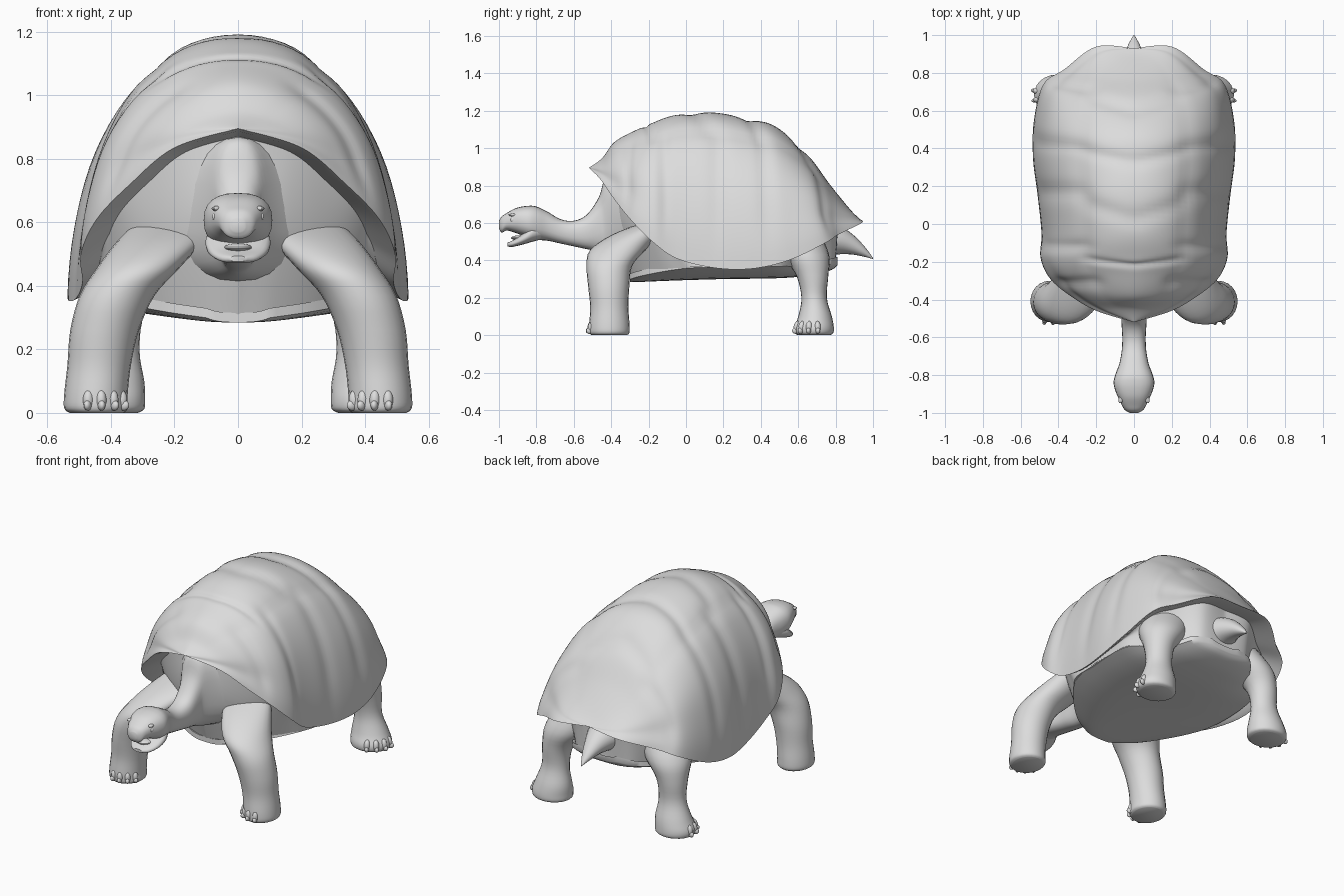
import bpy, bmesh, math
from mathutils import Vector, Matrix

if "Cube" in bpy.data.objects:
    bpy.data.objects.remove(bpy.data.objects["Cube"])

grey = bpy.data.materials.new("plain_grey")
grey.diffuse_color = (0.72, 0.72, 0.72, 1)
grey.use_nodes = True
grey.node_tree.nodes["Principled BSDF"].inputs["Base Color"].default_value = grey.diffuse_color


def curve(pts, steps):
    """Smooth resampling through a list of tuples."""
    out = []
    n = len(pts)
    for i in range(n - 1):
        p0, p1, p2, p3 = (pts[max(0, min(n - 1, i + k))] for k in (-1, 0, 1, 2))
        for s in range(steps):
            t = s / steps
            out.append(tuple(
                0.5 * (2 * b + (c - a) * t + (2 * a - 5 * b + 4 * c - d) * t * t
                       + (3 * b - a - 3 * c + d) * t ** 3)
                for a, b, c, d in zip(p0, p1, p2, p3)))
    return out + [tuple(pts[-1])]


def finish(name, bm, mirror=False, sharp=45):
    bmesh.ops.remove_doubles(bm, verts=bm.verts, dist=0.0005)
    bmesh.ops.recalc_face_normals(bm, faces=bm.faces)
    mesh = bpy.data.meshes.new(name)
    bm.to_mesh(mesh)
    bm.free()
    mesh.materials.append(grey)
    for p in mesh.polygons:
        p.use_smooth = True
    mesh.set_sharp_from_angle(angle=math.radians(sharp))
    ob = bpy.data.objects.new(name, mesh)
    bpy.context.collection.objects.link(ob)
    if mirror:
        ob.modifiers.new("mirror", 'MIRROR').use_mirror_merge = False
    return ob


def skin(bm, rows, closed=True, caps=True):
    """Faces between rows of points."""
    vs = [[bm.verts.new(p) for p in r] for r in rows]
    n = len(rows[0])
    for a, b in zip(vs, vs[1:]):
        for j in range(n if closed else n - 1):
            k = (j + 1) % n
            bm.faces.new((a[j], a[k], b[k], b[j]))
    if caps:
        bm.faces.new(vs[0])
        bm.faces.new(vs[-1])


def power(v, e):
    return math.copysign(abs(v) ** e, v)


def loft(bm, stations, upright, seg=24, steps=4, e=1):
    """Rings (x, y, z, r1, r2), upright rings lie in xz, others in xy; e < 1 squares them."""
    rows = []
    for x, y, z, a, b in curve(stations, steps):
        ring = []
        for i in range(seg):
            t = math.tau * i / seg
            u, v = a * power(math.cos(t), e), b * power(math.sin(t), e)
            ring.append((x + u, y, z + v) if upright else (x + u, y + v, max(0, z)))
        rows.append(ring)
    skin(bm, rows)


def blob(bm, centre, size, turn=0):
    m = Matrix.Translation(centre) @ Matrix.Rotation(turn, 4, 'Z') @ Matrix.Diagonal((*size, 1))
    bmesh.ops.create_uvsphere(bm, u_segments=14, v_segments=9, radius=1, matrix=m)


def bump(v, at, width):
    return math.exp(-((v - at) / width) ** 2)


def mirrored(half):
    return half + [Vector((-p.x, p.y, p.z)) for p in reversed(half[:-1])]


# Shell: half rim (x, y, z) paired with ridge line (y, z), front to back
edge = [(0, -.52, .895, -.52, .895), (.2, -.46, .835, -.45, .945), (.34, -.38, .72, -.38, 1.035),
        (.445, -.29, .61, -.26, 1.1), (.495, -.18, .5, -.18, 1.135), (.49, -.05, .41, -.05, 1.178),
        (.51, .15, .36, .15, 1.19), (.535, .35, .355, .33, 1.155), (.53, .55, .4, .48, 1.115),
        (.48, .74, .49, .65, .965), (.37, .82, .54, .77, .805), (.2, .94, .6, .88, .67),
        (0, .93, .62, .93, .62)]
# Half outline of the belly, matched to the rim points
belly = [(0, -.3, .31), (.1, -.28, .31), (.22, -.22, .32), (.33, -.13, .335), (.42, -.03, .355),
         (.47, .05, .365), (.485, .2, .36), (.485, .36, .365), (.46, .5, .375), (.36, .6, .36),
         (.25, .7, .365), (.16, .79, .38), (0, .8, .39)]
STEPS, ARC = 8, 24
centre = Vector((0, .2, .75))
shell_rows, body_rows = [], []
for i, ((w, ry, rz, sy, sz), low) in enumerate(zip(curve(edge, STEPS), curve(belly, STEPS))):
    t = i / STEPS
    rim, low = Vector((w, ry, rz)), Vector(low)
    reach = min(1, (rim - low).length / .25)
    lip = rim.lerp(centre, .03) - Vector((0, 0, .004))
    deep = rim.lerp(centre, .04 + .13 * reach)
    half = [deep, lip]
    # rounder in the middle, flatter towards the front hood and the rear
    e = .92 + (.33 if t < 6 else .16) * min(1, abs(t - 6) / 5) ** 2
    for j in range(ARC + 1):
        a = j / ARC
        c, s = math.cos(a * math.pi / 2), math.sin(a * math.pi / 2)
        p = Vector((w * max(c, 0) ** e, ry + (sy - ry) * s, rz + (sz - rz) * s ** e))
        # grooves between side plates and between ridge plates, waist above the flared rim
        fade = min(1, (6 - abs(t - 6)) / 2)
        side = min(1, a / .2) * (1 if a < .62 else max(0, 1 - (a - .62) / .15))
        d = -.012 * fade * side * max(bump(t, k, .25) for k in (2.6, 4.5, 6.1, 7.5, 9.4))
        top = min(1, max(0, (a - .6) / .12))
        d -= .011 * fade * top * max(bump(t - 1.2 * (1 - a), k, .22) for k in (3.5, 5.4, 7.0, 8.7))
        ends = min(1, abs(t - 6) / 5) * fade
        d -= .008 * bump(a, .66, .05) * (1 - min(1, abs(t - 6) / 5))
        d -= .018 * ends * bump(a, .2, .13)
        p += (p - centre).normalized() * d
        if w < .0005 or j == ARC:
            p.x = 0
        half.append(p)
    shell_rows.append(mirrored(half))
    # skin from inside the rim down to the belly
    mid = deep.lerp(low, .5)
    front = max(0, 1 - t / 4)
    mid += Vector((0, -.05 * front, .02))
    body_rows.append(mirrored([Vector(p) for p in curve([tuple(deep), tuple(mid), tuple(low)], 5)]
                              + [Vector((0, low.y, low.z))]))
bm = bmesh.new()
skin(bm, shell_rows, closed=False, caps=False)
bmesh.ops.dissolve_degenerate(bm, dist=.0004, edges=bm.edges)
finish("shell", bm, sharp=55)
bm = bmesh.new()
skin(bm, body_rows, closed=False, caps=False)
bmesh.ops.dissolve_degenerate(bm, dist=.0004, edges=bm.edges)
finish("body", bm, sharp=60)

# Belly plate: (half width, y, height), slightly dished up at the sides
plate = [(.1, -.3, .285), (.22, -.24, .285), (.35, -.12, .29), (.45, .02, .295), (.485, .2, .3),
         (.485, .36, .302), (.46, .5, .305), (.36, .6, .312), (.27, .7, .325), (.21, .78, .35),
         (.1, .81, .375)]
rows = []
for w, y, z in curve(plate, 4):
    under = [(w * k / 8, y, z + .065 * abs(k / 8) ** 3 * min(1, w / .45)) for k in range(-8, 9)]
    rows.append(under + [(x * .98, y, q + .03) for x, y, q in reversed(under)])
bm = bmesh.new()
skin(bm, rows)
finish("belly_plate", bm)

# Neck and upper head: (y, top, bottom, half width)
neck = [(-.3, .87, .41, .2), (-.37, .87, .42, .13), (-.43, .85, .435, .082),
        (-.465, .74, .447, .07), (-.53, .645, .46, .066), (-.6, .612, .475, .062),
        (-.67, .62, .49, .065), (-.74, .66, .505, .078), (-.8, .688, .51, .1),
        (-.84, .692, .52, .108), (-.88, .687, .535, .1), (-.92, .675, .55, .083),
        (-.96, .652, .56, .064), (-.985, .635, .548, .048), (-1, .612, .57, .022)]
bm = bmesh.new()
loft(bm, [(0, y, (a + b) / 2, w, (a - b) / 2) for y, a, b, w in neck], True, e=.82)
finish("neck_and_head", bm)

# Lower jaw and tongue
jaw = [(-.76, .6, .515, .07), (-.82, .59, .5, .1), (-.86, .555, .488, .1),
       (-.9, .522, .478, .084), (-.935, .503, .471, .058), (-.955, .494, .476, .025)]
bm = bmesh.new()
loft(bm, [(0, y, (a + b) / 2, w, (a - b) / 2) for y, a, b, w in jaw], True, e=.82)
finish("lower_jaw", bm)
bm = bmesh.new()
blob(bm, (0, -.89, .52), (.045, .045, .014))
finish("tongue", bm)

# Eyes with brow ridges
bm = bmesh.new()
blob(bm, (.07, -.922, .617), (.011, .017, .015), .4)
finish("eye", bm, mirror=True)
bm = bmesh.new()
blob(bm, (.062, -.918, .643), (.016, .034, .009), .5)
finish("brow", bm, mirror=True)

# Legs with toes set around the rim of each foot
legs = {
    "front_leg": ([(.2, -.16, .6, .12, .08), (.25, -.27, .535, .135, .13), (.315, -.365, .455, .13, .148),
                   (.38, -.41, .37, .118, .122), (.42, -.413, .26, .108, .11), (.437, -.41, .15, .1, .102),
                   (.447, -.41, .06, .1, .108), (.447, -.41, .015, .1, .108), (.445, -.41, 0, .085, .095)],
                  (-150, -125, -100, -75)),
    "back_leg": ([(.25, .57, .56, .16, .14), (.33, .64, .43, .135, .125), (.38, .675, .32, .09, .086),
                  (.39, .685, .2, .08, .068), (.4, .69, .1, .105, .09), (.41, .685, .045, .118, .105),
                  (.41, .685, .012, .115, .103), (.41, .685, 0, .095, .085)],
                 (-70, -43, -16, 11)),
}
for name, (stations, angles) in legs.items():
    bm = bmesh.new()
    loft(bm, stations, False)
    finish(name, bm, mirror=True)
    x, y, z, rx, ry = stations[-3]
    bm = bmesh.new()
    for deg in angles:
        t = math.radians(deg)
        c, s = math.cos(t), math.sin(t)
        blob(bm, (x + rx * .86 * c, y + ry * .86 * s, .04), (.026, .019, .036), t)
        blob(bm, (x + rx * 1.0 * c, y + ry * 1.0 * s, .024), (.02, .012, .017), t)
    finish(name + "_toes", bm, mirror=True)

# Tail
bm = bmesh.new()
loft(bm, [(0, .68, .5, .14, .1), (0, .8, .51, .095, .08), (0, .88, .49, .06, .058),
          (0, .95, .45, .03, .03), (0, 1, .41, .003, .003)], True, 20)
finish("tail", bm)
